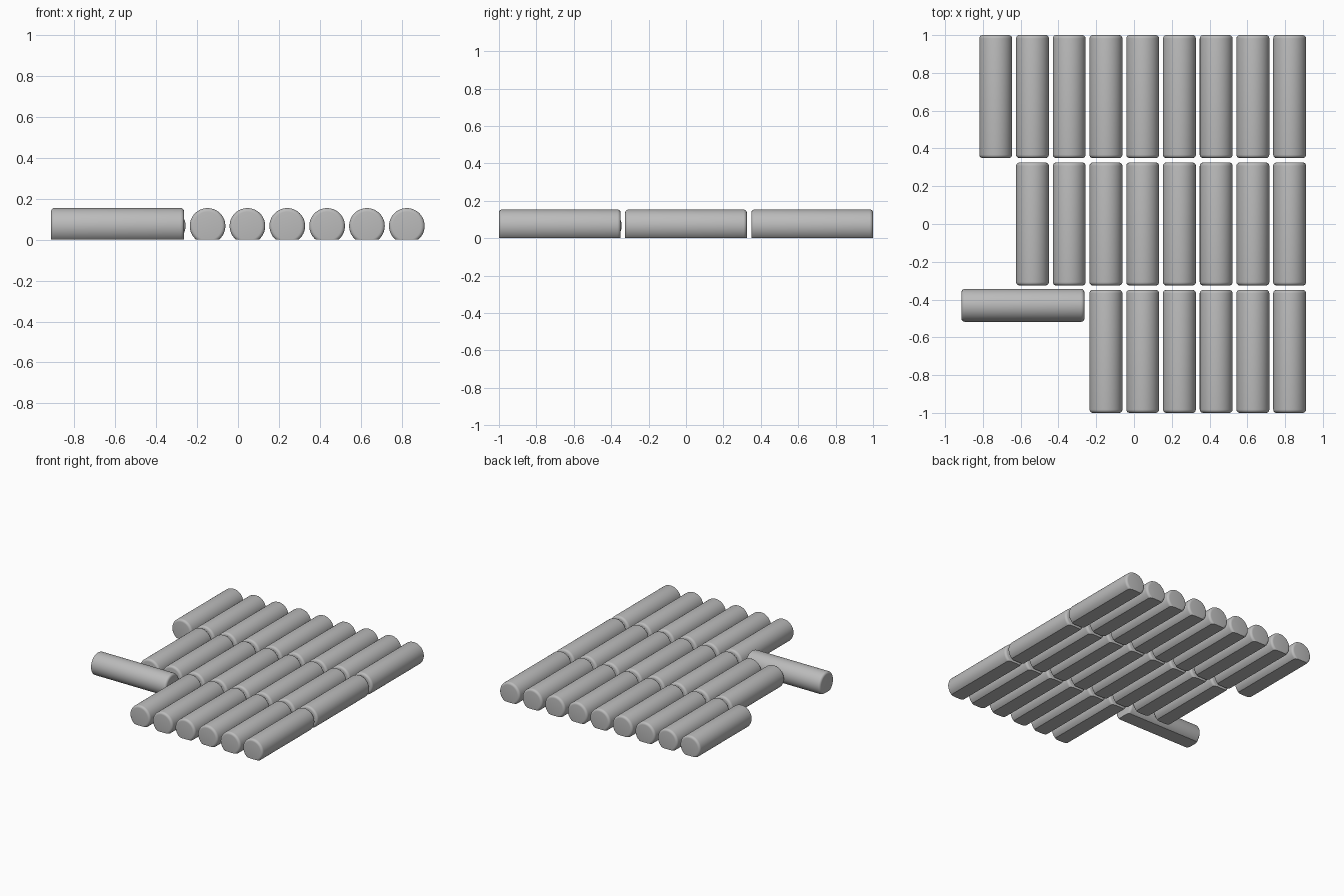
import bpy, bmesh, math
from mathutils import Matrix, Vector

if "Cube" in bpy.data.objects:
    bpy.data.objects.remove(bpy.data.objects["Cube"])

RADIUS, LENGTH, AXIS_Z, FILLET = 0.087, 0.651, 0.0665, 0.018
PITCH, LAST_X = 0.1945, 0.824

grey = bpy.data.materials.new("plain grey")
grey.diffuse_color = (0.5, 0.5, 0.5, 1)
grey.use_nodes = True
grey.node_tree.nodes["Principled BSDF"].inputs["Base Color"].default_value = grey.diffuse_color


def peg_mesh():
    """Round bar along y with rounded end rims and a flat cut underneath."""
    bm = bmesh.new()
    bmesh.ops.create_cone(bm, cap_ends=True, segments=64, radius1=RADIUS,
                          radius2=RADIUS, depth=LENGTH)
    rims = [e for e in bm.edges if abs(e.verts[0].co.z - e.verts[1].co.z) < 1e-5]
    bmesh.ops.bevel(bm, geom=rims, offset=FILLET, segments=5, profile=0.5,
                    affect='EDGES')
    bmesh.ops.transform(bm, verts=bm.verts, matrix=Matrix.Translation((0, 0, AXIS_Z))
                        @ Matrix.Rotation(math.pi / 2, 4, 'X'))
    # Flat base
    cut = bmesh.ops.bisect_plane(bm, geom=bm.verts[:] + bm.edges[:] + bm.faces[:],
                                 plane_co=Vector((0, 0, 0)), plane_no=Vector((0, 0, 1)),
                                 clear_inner=True)
    bmesh.ops.contextual_create(
        bm, geom=[g for g in cut["geom_cut"] if isinstance(g, bmesh.types.BMEdge)])
    bmesh.ops.recalc_face_normals(bm, faces=bm.faces)
    mesh = bpy.data.meshes.new("bar")
    bm.to_mesh(mesh)
    bm.free()
    mesh.materials.append(grey)
    return mesh


bar = peg_mesh()


def add_bar(name, x, y, turn=0):
    ob = bpy.data.objects.new(name, bar)
    ob.location = (x, y, 0)
    ob.rotation_euler.z = turn
    bpy.context.collection.objects.link(ob)
    return ob


# Three rows, filled from the right
for row, y, count in (("back", 0.6745, 9), ("middle", 0, 8), ("front", -0.6745, 6)):
    for i in range(count):
        add_bar(f"{row}_bar_{i + 1}", LAST_X - i * PITCH, y)

# Single bar lying crosswise
cross = add_bar("cross_bar", -0.588, -0.431, math.pi / 2)

# Smooth sides, crisp base edge (shared mesh)
bpy.context.view_layer.objects.active = cross
cross.select_set(True)
bpy.ops.object.shade_smooth_by_angle(angle=math.radians(30))
